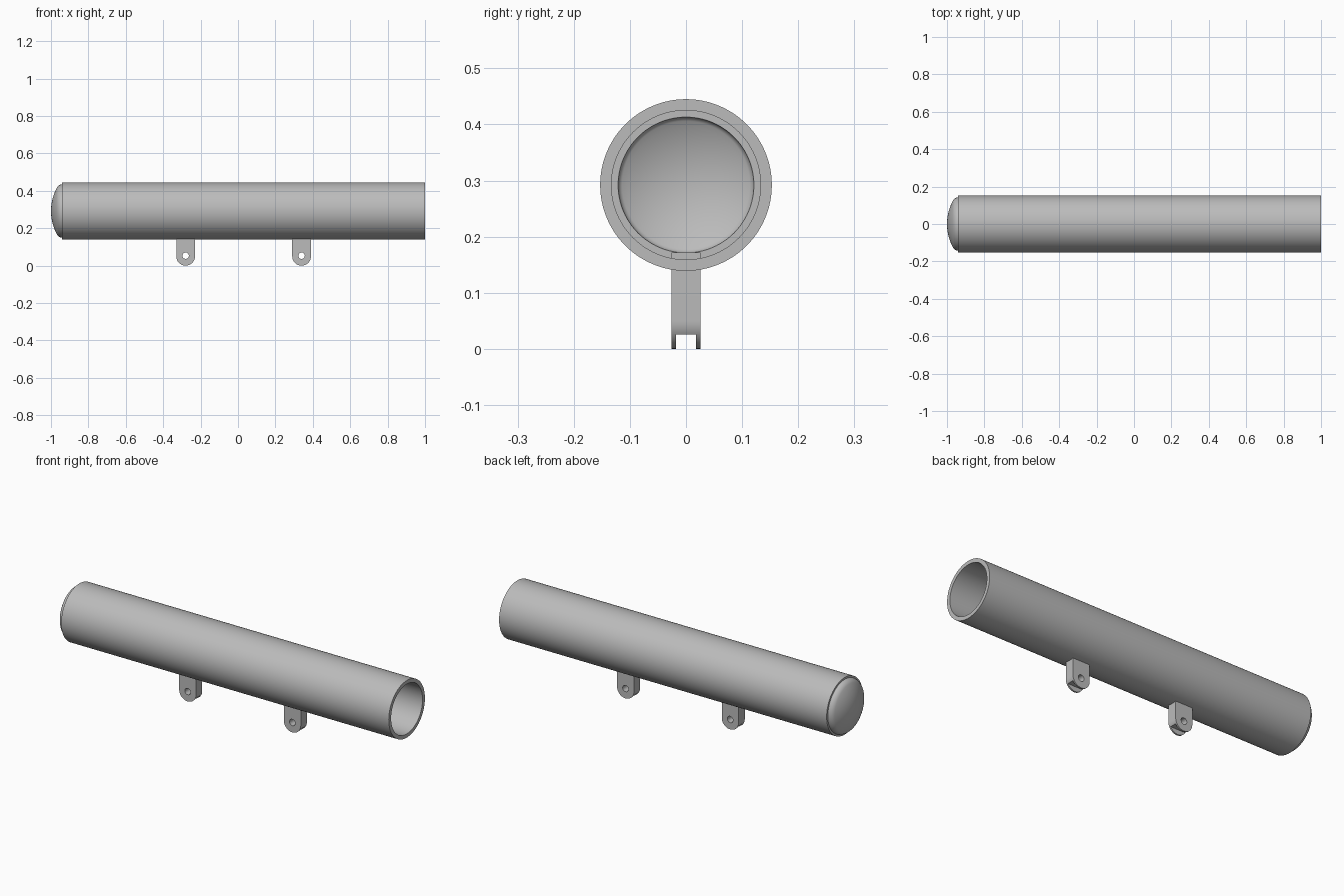
import bpy
import bmesh
from math import cos, sin, pi, radians
from mathutils import Matrix, Vector

AXIS_Z = 0.292
SEGMENTS = 96

cube = bpy.data.objects.get("Cube")
if cube:
    bpy.data.objects.remove(cube, do_unlink=True)

steel = bpy.data.materials.new("plain_grey")
steel.use_nodes = True
steel.diffuse_color = (0.5, 0.5, 0.5, 1)
steel.node_tree.nodes["Principled BSDF"].inputs["Base Color"].default_value = (0.5, 0.5, 0.5, 1)


def add_object(name, bm):
    bmesh.ops.recalc_face_normals(bm, faces=bm.faces)
    mesh = bpy.data.meshes.new(name)
    bm.to_mesh(mesh)
    bm.free()
    mesh.materials.append(steel)
    obj = bpy.data.objects.new(name, mesh)
    bpy.context.collection.objects.link(obj)
    return obj


def activate(obj):
    bpy.ops.object.select_all(action="DESELECT")
    obj.select_set(True)
    bpy.context.view_layer.objects.active = obj


def smooth(obj):
    activate(obj)
    bpy.ops.object.shade_smooth_by_angle(angle=radians(35))


def lathe(name, profile, closed):
    """Spin (x, radius) points around the tube axis."""
    bm = bmesh.new()
    verts = [bm.verts.new((x, 0, AXIS_Z + r)) for x, r in profile]
    edges = [bm.edges.new(pair) for pair in zip(verts, verts[1:])]
    if closed:
        edges.append(bm.edges.new((verts[-1], verts[0])))
    bmesh.ops.spin(bm, geom=verts + edges, cent=(0, 0, AXIS_Z), axis=(1, 0, 0),
                   angle=2 * pi, steps=SEGMENTS, use_duplicate=False)
    bmesh.ops.remove_doubles(bm, verts=bm.verts, dist=1e-5)
    obj = add_object(name, bm)
    smooth(obj)
    return obj


def arc(cx, cr, radius, start, end, steps):
    """Points of an arc; the angle is measured from -x towards the rim."""
    return [(cx - radius * cos(a), cr + radius * sin(a))
            for a in (start + (end - start) * i / steps for i in range(steps + 1))]


def dome(crown, knuckle, rim, top):
    """Dished end: a shallow crown blended into a small rim radius."""
    centre_x = top + crown
    blend = (rim - knuckle) / (crown - knuckle)
    angle = math_asin(blend)
    knuckle_x = centre_x - (crown - knuckle) * cos(angle)
    return (arc(centre_x, 0, crown, 0, angle, 12)
            + arc(knuckle_x, rim - knuckle, knuckle, angle, pi / 2, 8)[1:])


from math import asin as math_asin

# Main tube
lathe("tube", [(-0.94, 0.153), (1, 0.153), (1, 0.133), (-0.94, 0.133)], True)

# Hollow dished cap closing one end
outer = dome(0.26, 0.035, 0.143, -1)
inner = dome(0.24, 0.014, 0.121, -0.978)
lathe("end_cap", outer + [(-0.938, 0.143), (-0.938, 0.121)] + inner[::-1], False)


# Mounting lugs: rounded block, pin hole and a slot across the bottom
def lug(name, x):
    bm = bmesh.new()
    steps = 32
    outline = [(0.05 * cos(a), 0.05 + 0.05 * sin(a))
               for a in (pi + pi * i / steps for i in range(steps + 1))]
    outline += [(0.05, 0.172), (-0.05, 0.172)]
    face = bm.faces.new([bm.verts.new((x + px, -0.026, pz)) for px, pz in outline])
    extruded = bmesh.ops.extrude_face_region(bm, geom=[face])
    moved = [v for v in extruded["geom"] if isinstance(v, bmesh.types.BMVert)]
    bmesh.ops.translate(bm, verts=moved, vec=(0, 0.052, 0))
    block = add_object(name, bm)

    hole = bmesh.new()
    bmesh.ops.create_cone(hole, cap_ends=True, segments=32, radius1=0.017, radius2=0.017,
                          depth=0.2, matrix=Matrix.Translation((x, 0, 0.053))
                          @ Matrix.Rotation(pi / 2, 4, "X"))
    slot = bmesh.new()
    bmesh.ops.create_cube(slot, size=1, matrix=Matrix.Translation((x, 0, -0.024))
                          @ Matrix.Diagonal(Vector((0.2, 0.036, 0.1, 1))))
    for cutter in (add_object("hole_cutter", hole), add_object("slot_cutter", slot)):
        cutter.hide_render = True
        activate(block)
        cut = block.modifiers.new("cut", "BOOLEAN")
        cut.operation = "DIFFERENCE"
        cut.solver = "EXACT"
        cut.object = cutter
        bpy.ops.object.modifier_apply(modifier=cut.name)
        bpy.data.objects.remove(cutter, do_unlink=True)
    smooth(block)


lug("rear_lug", -0.28)
lug("front_lug", 0.34)
